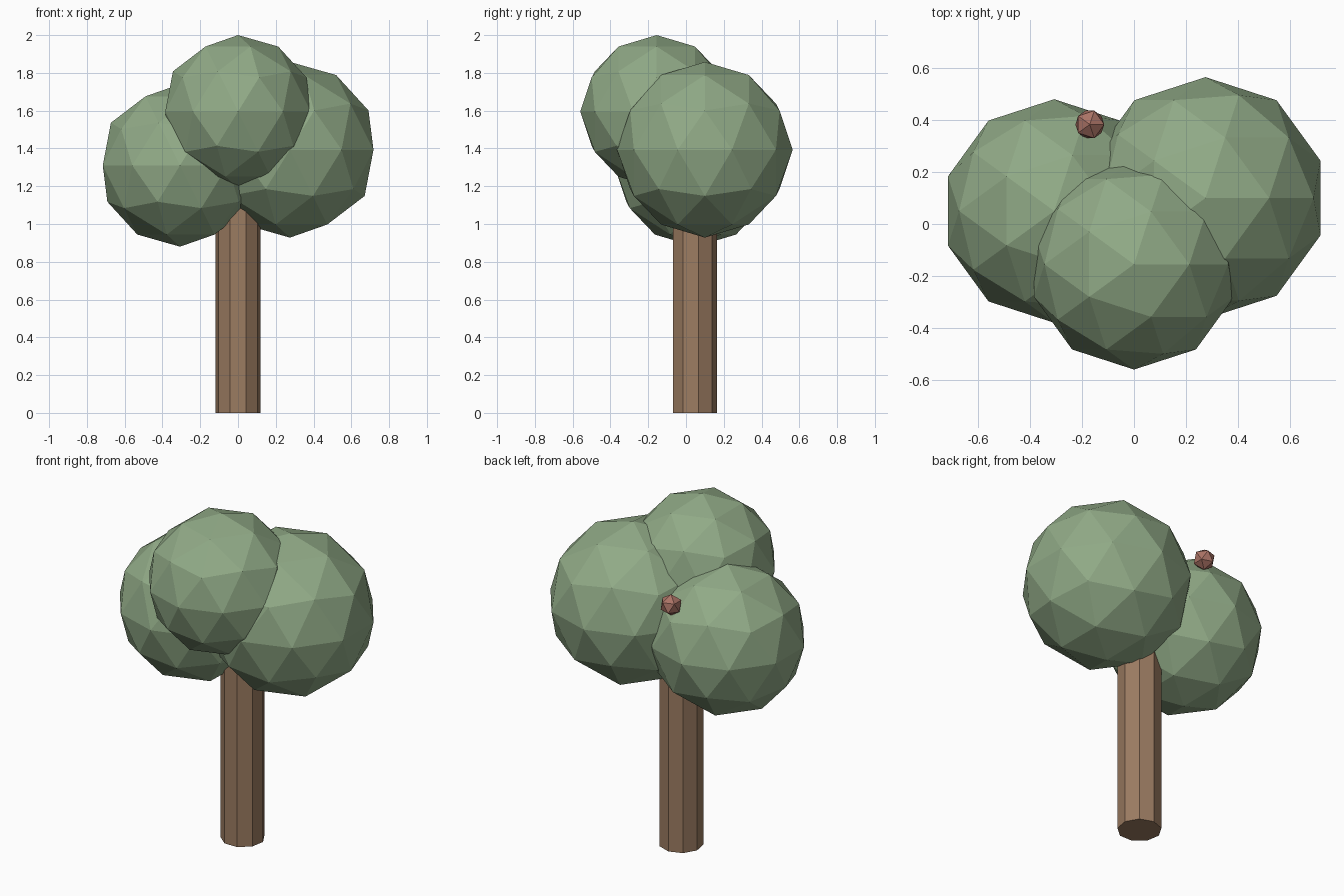
import bpy

if "Cube" in bpy.data.objects:
    bpy.data.objects.remove(bpy.data.objects["Cube"])


def material(name, rgb):
    mat = bpy.data.materials.new(name)
    mat.diffuse_color = (*rgb, 1)
    mat.use_nodes = True
    mat.node_tree.nodes["Principled BSDF"].inputs["Base Color"].default_value = mat.diffuse_color
    return mat


leaf = material("leaf_green", (0.28, 0.40, 0.24))
bark = material("bark_brown", (0.33, 0.20, 0.12))
red = material("fruit_red", (0.40, 0.17, 0.13))


def ball(name, centre, radius, subdivisions, mat):
    bpy.ops.mesh.primitive_ico_sphere_add(
        subdivisions=subdivisions, radius=radius, location=centre)
    obj = bpy.context.object
    obj.name = name
    obj.data.materials.append(mat)


# Trunk: nine-sided post whose top is hidden in the foliage
HEIGHT = 1.2
bpy.ops.mesh.primitive_cylinder_add(
    vertices=9, radius=0.12, depth=HEIGHT, location=(0, 0.045, HEIGHT / 2))
trunk = bpy.context.object
trunk.name = "trunk"
trunk.data.materials.append(bark)

# Foliage: three overlapping faceted balls
ball("foliage_top", (0, -0.155, 1.595), 0.405, 2, leaf)
ball("foliage_right", (0.275, 0.10, 1.393), 0.465, 2, leaf)
ball("foliage_left", (-0.307, 0.05, 1.31), 0.43, 2, leaf)

# Fruit: small ball at the back of the left foliage
ball("fruit", (-0.17, 0.383, 1.59), 0.062, 1, red)
